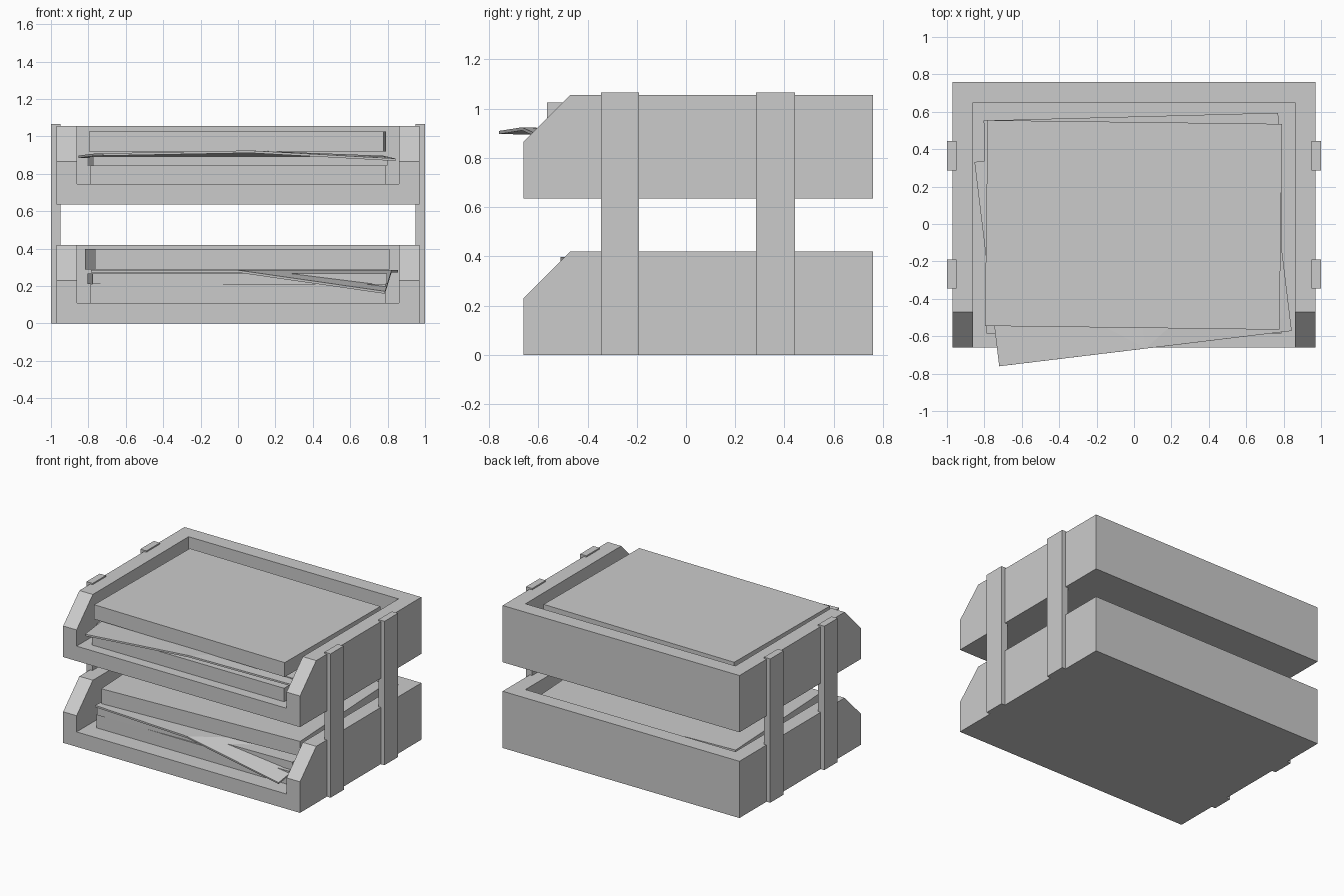
import bpy, bmesh, math
from mathutils import Matrix

if "Cube" in bpy.data.objects:
    bpy.data.objects.remove(bpy.data.objects["Cube"])

PAPER_W, PAPER_D = 1.575, 1.10


def mesh_object(name, verts, faces):
    mesh = bpy.data.meshes.new(name)
    bm = bmesh.new()
    vs = [bm.verts.new(v) for v in verts]
    for f in faces:
        bm.faces.new([vs[i] for i in f])
    bmesh.ops.recalc_face_normals(bm, faces=bm.faces)
    bm.to_mesh(mesh)
    bm.free()
    obj = bpy.data.objects.new(name, mesh)
    bpy.context.collection.objects.link(obj)
    return obj


def box(name, x0, x1, y0, y1, z0, z1):
    verts = [(x, y, z) for x in (x0, x1) for y in (y0, y1) for z in (z0, z1)]
    faces = [(0, 1, 3, 2), (4, 6, 7, 5), (0, 4, 5, 1),
             (2, 3, 7, 6), (0, 2, 6, 4), (1, 5, 7, 3)]
    return mesh_object(name, verts, faces)


def extrude_x(name, profile, x0, x1):
    n = len(profile)
    verts = [(x, y, z) for x in (x0, x1) for y, z in profile]
    faces = [tuple(range(n)), tuple(range(n, 2 * n))]
    faces += [(i, (i + 1) % n, n + (i + 1) % n, n + i) for i in range(n)]
    return mesh_object(name, verts, faces)


def boolean_cut(obj, cutter):
    mod = obj.modifiers.new("cut", "BOOLEAN")
    mod.operation = "DIFFERENCE"
    mod.solver = "EXACT"
    mod.object = cutter
    cutter.hide_render = True
    cutter.hide_viewport = True
    cutter.display_type = "WIRE"
    # bake the cut so the cutter can be removed
    deps = bpy.context.evaluated_depsgraph_get()
    mesh = bpy.data.meshes.new_from_object(obj.evaluated_get(deps))
    obj.modifiers.clear()
    obj.data = mesh
    bpy.data.objects.remove(cutter)


# Trays: chamfered side profile hollowed out, open at the front
def tray(name, z):
    profile = [(-0.66, z), (0.76, z), (0.76, z + 0.42),
               (-0.47, z + 0.42), (-0.66, z + 0.23)]
    body = extrude_x(name, profile, -0.97, 0.97)
    cutter = box("tray_cutter", -0.86, 0.86, -0.9, 0.65, z + 0.11, z + 0.6)
    boolean_cut(body, cutter)


# Paper stacks: thick blocks turned slightly about their centres
def stack(name, cx, cy, z0, z1, degrees):
    obj = box(name, -PAPER_W / 2, PAPER_W / 2, -PAPER_D / 2, PAPER_D / 2, z0, z1)
    obj.data.transform(Matrix.Translation((cx, cy, 0)) @
                       Matrix.Rotation(math.radians(degrees), 4, "Z"))


# Loose sheets: 3x3 grid with lifted or bent corners (heights front to back)
def sheet(name, cx, cy, degrees, heights):
    verts = [((i - 1) * PAPER_W / 2, (j - 1) * PAPER_D / 2, heights[j][i])
             for j in range(3) for i in range(3)]
    faces = [(0, 1, 3), (1, 4, 3), (1, 2, 5), (1, 5, 4),
             (3, 4, 7), (3, 7, 6), (4, 5, 7), (5, 8, 7)]
    obj = mesh_object(name, verts, faces)
    obj.data.transform(Matrix.Translation((cx, cy, 0)) @
                       Matrix.Rotation(math.radians(degrees), 4, "Z"))
    mod = obj.modifiers.new("thickness", "SOLIDIFY")
    mod.thickness = 0.013
    mod.offset = 0


tray("lower_tray", 0.0)
tray("upper_tray", 0.635)

# Four side posts
for side, sx in (("left", -1), ("right", 1)):
    for end, y0, y1 in (("front", -0.345, -0.19), ("back", 0.285, 0.443)):
        xs = sorted((sx * 0.95, sx * 1.0))
        box(f"{side}_{end}_post", xs[0], xs[1], y0, y1, 0.0, 1.065)

# Lower tray contents
stack("lower_bottom_stack", 0.0, 0.02, 0.11, 0.21, 0)
stack("lower_middle_stack", -0.005, 0.03, 0.21, 0.268, 1.4)
sheet("lower_bent_sheet", 0.035, -0.05, -3.6,
      [(0.278, 0.278, 0.165), (0.278, 0.278, 0.278), (0.278, 0.278, 0.278)])
stack("lower_top_stack", -0.005, 0.08, 0.288, 0.398, 2.9)

# Upper tray contents
stack("upper_bottom_stack", 0.0, -0.035, 0.74, 0.845, 0)
stack("upper_middle_stack", -0.002, 0.024, 0.845, 0.893, 1.5)
sheet("upper_loose_sheet", -0.005, -0.12, 6.9,
      [(0.903, 0.918, 0.875), (0.900, 0.900, 0.890), (0.890, 0.905, 0.890)])
stack("upper_top_stack", -0.0025, -0.005, 0.918, 1.025, -0.73)
